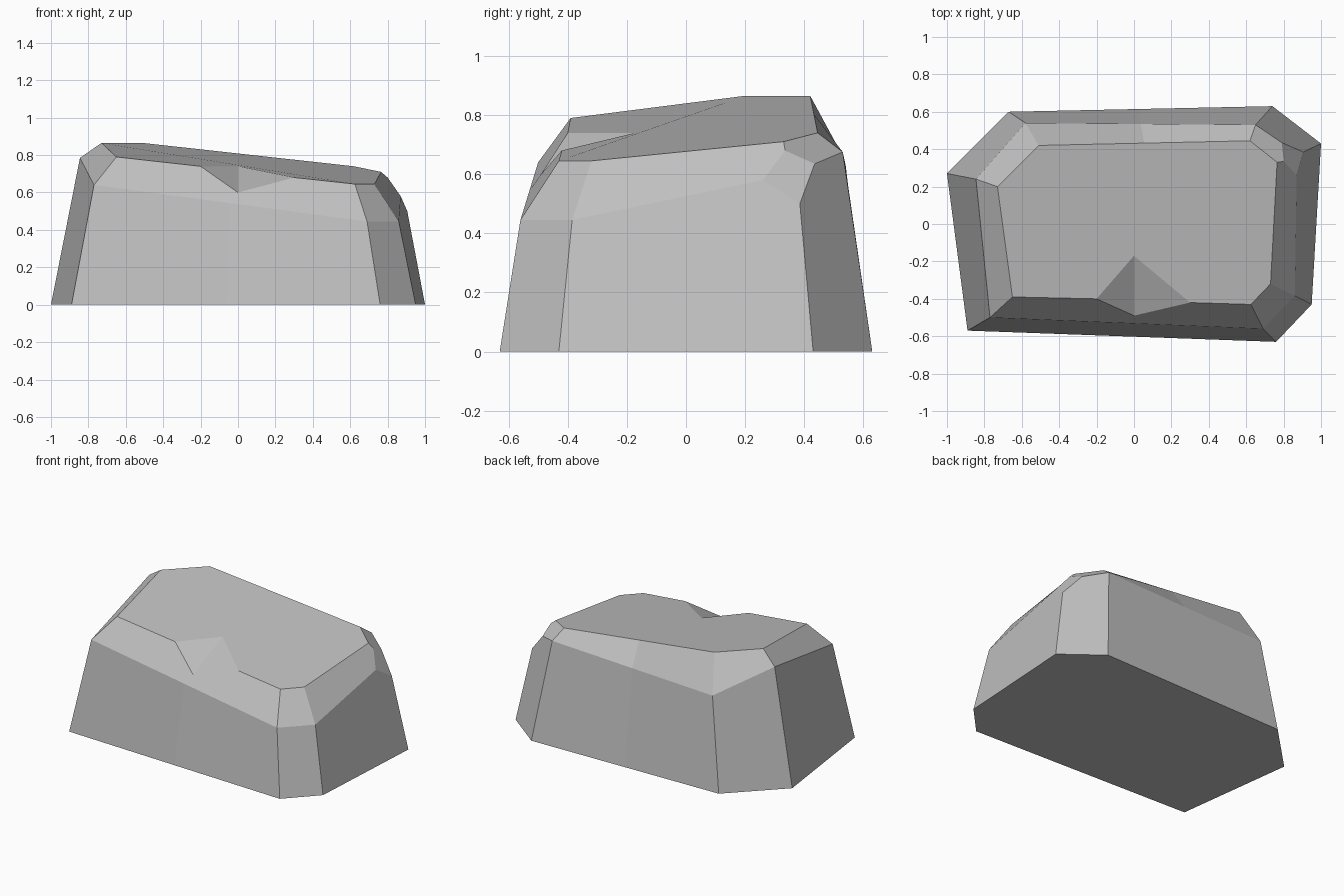
import bpy
import bmesh

cube = bpy.data.objects.get("Cube")
if cube:
    bpy.data.objects.remove(cube, do_unlink=True)

# Single stone colour
stone = bpy.data.materials.new("stone_grey")
stone.use_nodes = True
grey = (0.53, 0.53, 0.53, 1)
stone.diffuse_color = grey
stone.node_tree.nodes["Principled BSDF"].inputs["Base Color"].default_value = grey

bm = bmesh.new()


def point(x, y, z):
    return bm.verts.new((x, y, z))


def column(base, shoulder, rim):
    """One corner of the boulder: ground, shoulder and rim points."""
    return point(*base, 0), point(*shoulder), point(*rim)


def halfway(first, second):
    return bm.verts.new((first.co + second.co) / 2)


def face(*corners):
    bm.faces.new(corners)


# Seven corners, counter-clockwise from the front right
front_right = column((-.89, -.57), (-.77, -.50, .64), (-.65, -.39, .79))
front_left = column((.76, -.63), (.69, -.56, .445), (.625, -.43, .645))
left_front = column((.95, -.43), (.86, -.385, .445), (.73, -.32, .645))
left_back = column((1, .43), (.905, .385, .5), (.765, .33, .71))
back_left = column((.74, .63), (.65, .53, .675), (.62, .445, .74))
back_right = column((-.67, .60), (-.58, .54, .63), (-.51, .42, .865))
right_back = column((-1, .27), (-.845, .24, .785), (-.73, .20, .865))

# Notch in the front rim
notch_low = point(0, -.49, .60)
notch_end = point(0, -.17, .74)
notch_right = point(-.2, -.40, .74)
notch_left = point(.3, -.42, .68)

# Chip on the back left corner
chip_side = point(.87, .26, .58)
chip_top = point(.80, .335, .68)
chip_back = point(.79, .435, .635)

# Middle seams of the long front and back walls
front_seam = [halfway(a, b) for a, b in zip(front_right[:2], front_left[:2])]
back_seam = [halfway(a, b) for a, b in zip(back_left, back_right)]


def wall(start, end):
    """Lower wall and upper bevel, between two columns."""
    for low in range(min(len(start), len(end)) - 1):
        face(start[low], end[low], end[low + 1], start[low + 1])


# Plain walls
for start, end in ((front_left, left_front), (back_left, back_seam),
                   (back_seam, back_right), (back_right, right_back),
                   (right_back, front_right), (front_right, front_seam),
                   (front_seam, front_left)):
    wall(start, end)

# Front bevel around the notch
face(front_right[1], front_seam[1], notch_low, notch_right, front_right[2])
face(front_seam[1], front_left[1], front_left[2], notch_left, notch_low)
face(notch_right, notch_low, notch_end)
face(notch_low, notch_left, notch_end)

# Left side and back corner around the chip
face(left_front[0], left_back[0], left_back[1], chip_side, left_front[1])
face(left_front[1], chip_side, chip_top, left_back[2], left_front[2])
face(chip_side, left_back[1], chip_back, chip_top)
face(left_back[0], back_left[0], back_left[1], chip_back, left_back[1])
face(left_back[2], chip_top, chip_back, back_left[1], back_left[2])

# Sloping top and flat underside
face(front_right[2], notch_right, notch_end, notch_left, front_left[2],
     left_front[2], left_back[2], back_left[2], back_seam[2],
     back_right[2], right_back[2])
face(right_back[0], back_right[0], back_seam[0], back_left[0], left_back[0],
     left_front[0], front_left[0], front_seam[0], front_right[0])

bmesh.ops.recalc_face_normals(bm, faces=bm.faces)
mesh = bpy.data.meshes.new("boulder")
bm.to_mesh(mesh)
bm.free()
mesh.materials.append(stone)
boulder = bpy.data.objects.new("boulder", mesh)
bpy.context.collection.objects.link(boulder)
